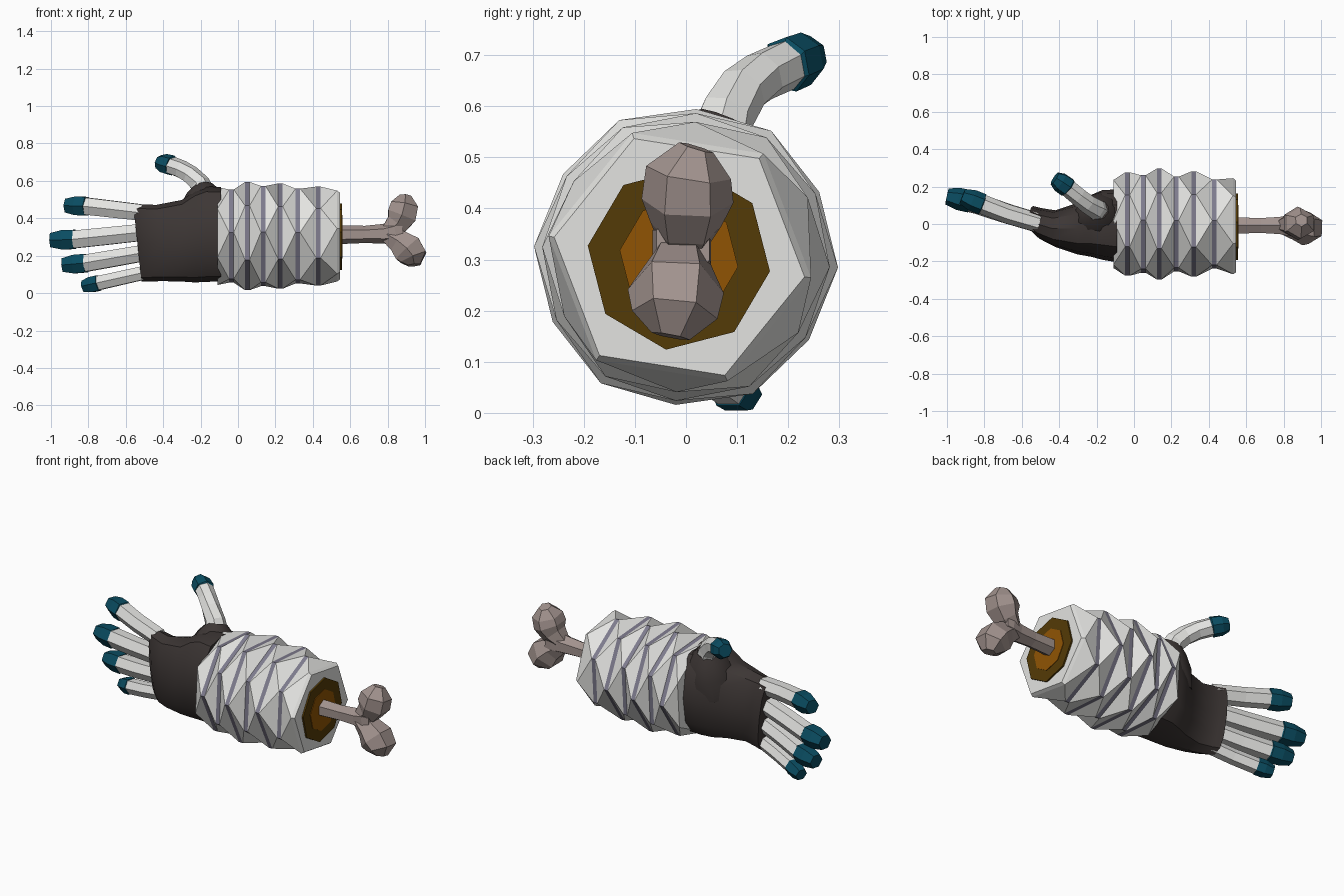
import bpy, bmesh, math
from mathutils import Vector

if "Cube" in bpy.data.objects:
    bpy.data.objects.remove(bpy.data.objects["Cube"])


def material(name, rgb):
    m = bpy.data.materials.new(name)
    m.diffuse_color = (*rgb, 1)
    m.use_nodes = True
    m.node_tree.nodes["Principled BSDF"].inputs["Base Color"].default_value = m.diffuse_color
    return m


WHITE = material("bandage white", (0.77, 0.77, 0.75))
STRIPE = material("stripe grey violet", (0.21, 0.20, 0.27))
GLOVE = material("glove charcoal", (0.046, 0.037, 0.035))
NAIL = material("nail teal", (0.003, 0.073, 0.12))
BONE = material("bone", (0.36, 0.29, 0.27))
BROWN = material("dark brown", (0.088, 0.043, 0.002))
ORANGE = material("orange brown", (0.28, 0.088, 0.001))


def finish(name, bm, mats, smooth=False):
    bmesh.ops.recalc_face_normals(bm, faces=bm.faces[:])
    me = bpy.data.meshes.new(name)
    bm.to_mesh(me)
    bm.free()
    for m in mats:
        me.materials.append(m)
    if smooth:
        for p in me.polygons:
            p.use_smooth = True
        me.set_sharp_from_angle(angle=math.radians(35))
    ob = bpy.data.objects.new(name, me)
    bpy.context.collection.objects.link(ob)
    return ob


def bridge(bm, a, b, mat=0):
    n = len(a)
    for i in range(n):
        j = (i + 1) % n
        bm.faces.new((a[i], a[j], b[j], b[i])).material_index = mat


def tube(name, path, mats, sides=8, nail_from=99, ref=(0, 0, 1), shift=0.5, smooth=False):
    """Loft round sections along path points (x, y, z, radius)."""
    bm = bmesh.new()
    pts = [Vector(p[:3]) for p in path]
    rings = []
    for k, p in enumerate(pts):
        d = (pts[min(k + 1, len(pts) - 1)] - pts[max(k - 1, 0)]).normalized()
        u = d.cross(Vector(ref)).normalized()
        v = u.cross(d)
        ring = []
        for i in range(sides):
            t = 2 * math.pi * (i + shift) / sides
            ring.append(bm.verts.new(p + path[k][3] * (u * math.cos(t) + v * math.sin(t))))
        rings.append(ring)
    for k in range(len(rings) - 1):
        bridge(bm, rings[k], rings[k + 1], 1 if k >= nail_from else 0)
    bm.faces.new(rings[0])
    bm.faces.new(rings[-1]).material_index = 1 if nail_from < 99 else 0
    return finish(name, bm, mats, smooth)


def polygon(bm, x, r, turn, n=6, cy=0.0, cz=0.305):
    return [bm.verts.new((x, cy + r * math.cos(math.radians(turn) + 2 * math.pi * i / n),
                          cz + r * math.sin(math.radians(turn) + 2 * math.pi * i / n)))
            for i in range(n)]


# Wrapped forearm: hexagon rings twisted in turn, with a stripe on each ridge
bm = bmesh.new()
xs = [-0.11, -0.035, 0.05, 0.135, 0.227, 0.32, 0.43, 0.53]
rs = [0.262, 0.277, 0.290, 0.298, 0.282, 0.282, 0.265, 0.26]
prev = None
for k, (x, r) in enumerate(zip(xs, rs)):
    odd = k % 2
    turn = (-9 if k == 7 else -4) if odd else 26
    w = 0.012 if 0 < k < 7 else 0
    cy = -0.012 if k == 7 else 0
    ring = polygon(bm, x - w, r, turn, cy=cy)
    if prev is None:
        bm.faces.new(ring)
    else:
        lo, hi = (prev, ring) if odd else (ring, prev)
        for i in range(6):
            # lo sits about 30 degrees ahead of hi
            j = (i + 1) % 6
            bm.faces.new((hi[i], hi[j], lo[i]))
            bm.faces.new((hi[j], lo[j], lo[i]))
    prev = ring
    if w:
        prev = polygon(bm, x + w, r, turn, cy=cy)
        bridge(bm, ring, prev, 1)
rim = polygon(bm, 0.546, 0.248, -9, cy=-0.013)
bridge(bm, prev, rim)
bm.faces.new(rim)
finish("forearm_wrap", bm, [WHITE, STRIPE])

# Cut end of the arm
for name, x0, x1, r, mat in (("arm_end_outer", 0.53, 0.555, 0.18, BROWN),
                             ("arm_end_inner", 0.552, 0.558, 0.117, ORANGE)):
    bm = bmesh.new()
    a = polygon(bm, x0, r, -8, 8, -0.014, 0.302)
    b = polygon(bm, x1, r, -8, 8, -0.014, 0.302)
    bridge(bm, a, b)
    bm.faces.new(a)
    bm.faces.new(b)
    finish(name, bm, [mat])

# Bone shaft and its two knobs
tube("bone_shaft", [(0.54, -0.008, 0.312, 0.05), (0.68, -0.008, 0.314, 0.046),
                    (0.78, -0.008, 0.317, 0.053), (0.84, -0.008, 0.325, 0.066),
                    (0.88, -0.006, 0.328, 0.060)], [BONE], 6)
tube("bone_knob_upper", [(0.80, -0.005, 0.325, 0.046), (0.85, 0.0, 0.37, 0.070),
                         (0.875, 0.003, 0.415, 0.090), (0.890, 0.005, 0.47, 0.084),
                         (0.895, 0.02, 0.519, 0.035)], [BONE], 6, ref=(0, 1, 0))
tube("bone_knob_lower", [(0.79, -0.008, 0.318, 0.046), (0.855, -0.015, 0.28, 0.070),
                         (0.905, -0.02, 0.238, 0.094), (0.938, -0.022, 0.192, 0.084),
                         (0.942, -0.03, 0.15, 0.038)], [BONE], 6, ref=(0, 1, 0))

# Glove: rounded oval sections (x, y, z, half depth, half height, slant)
bm = bmesh.new()
prev = None
for x, y, z, ry, rz, slant in ((-0.09, -0.01, 0.315, 0.195, 0.252, 0),
                               (-0.17, -0.005, 0.315, 0.186, 0.255, 0),
                               (-0.23, -0.01, 0.302, 0.165, 0.245, 0),
                               (-0.30, -0.025, 0.28, 0.138, 0.218, 0),
                               (-0.42, -0.025, 0.268, 0.098, 0.204, 0.015),
                               (-0.50, 0.002, 0.268, 0.084, 0.206, 0.022),
                               (-0.538, 0.026, 0.268, 0.070, 0.206, 0.022)):
    ring = []
    for i in range(12):
        t = 2 * math.pi * i / 12
        c, s = math.cos(t), math.sin(t)
        py = math.copysign(abs(c) ** 0.8, c) * ry
        pz = math.copysign(abs(s) ** 0.8, s) * rz
        ring.append(bm.verts.new((x - slant * pz / rz, y + py, z + pz)))
    if prev:
        bridge(bm, prev, ring)
    else:
        bm.faces.new(ring)
    prev = ring
bm.faces.new(prev)
finish("glove", bm, [GLOVE], True)

# Glove collar around the thumb root
tube("thumb_collar", [(-0.185, 0.01, 0.34, 0.155), (-0.18, 0.035, 0.45, 0.138),
                      (-0.182, 0.058, 0.53, 0.098), (-0.190, 0.075, 0.572, 0.056)],
     [GLOVE], 10, ref=(0, 1, 0), smooth=True)

# Four fingers: base, knuckle and nail start (x, y, z), nail tip, radius
fingers = {
    "index_finger": ((-0.51, 0.005, 0.430), (-0.68, 0.055, 0.450), (-0.81, 0.105, 0.465), (-0.918, 0.148, 0.468), 0.050),
    "middle_finger": ((-0.51, 0.005, 0.325), (-0.70, 0.062, 0.305), (-0.875, 0.12, 0.287), (-1.0, 0.148, 0.283), 0.052),
    "ring_finger": ((-0.50, 0.005, 0.215), (-0.67, 0.055, 0.185), (-0.815, 0.105, 0.16), (-0.935, 0.135, 0.150), 0.050),
    "little_finger": ((-0.46, 0.005, 0.118), (-0.62, 0.045, 0.082), (-0.745, 0.085, 0.054), (-0.826, 0.117, 0.036), 0.041),
}
for name, (a, b, c, d, r) in fingers.items():
    mid = [p + (q - p) * 0.5 for p, q in zip(c, d)]
    tube(name, [(*a, r), (*b, r * 1.03), (*c, r * 1.05),
                (*c, r * 1.15), (*mid, r * 1.15), (*d, r * 0.84)],
         [WHITE, NAIL], 6, 2, shift=0)

# Thumb
tube("thumb", [(-0.18, 0.06, 0.52, 0.066), (-0.205, 0.08, 0.585, 0.056), (-0.252, 0.110, 0.63, 0.052),
               (-0.30, 0.150, 0.66, 0.050), (-0.352, 0.194, 0.680, 0.050),
               (-0.354, 0.196, 0.681, 0.056), (-0.395, 0.225, 0.692, 0.054),
               (-0.424, 0.244, 0.700, 0.038)], [WHITE, NAIL], 7, 4, ref=(0, 1, 0))
